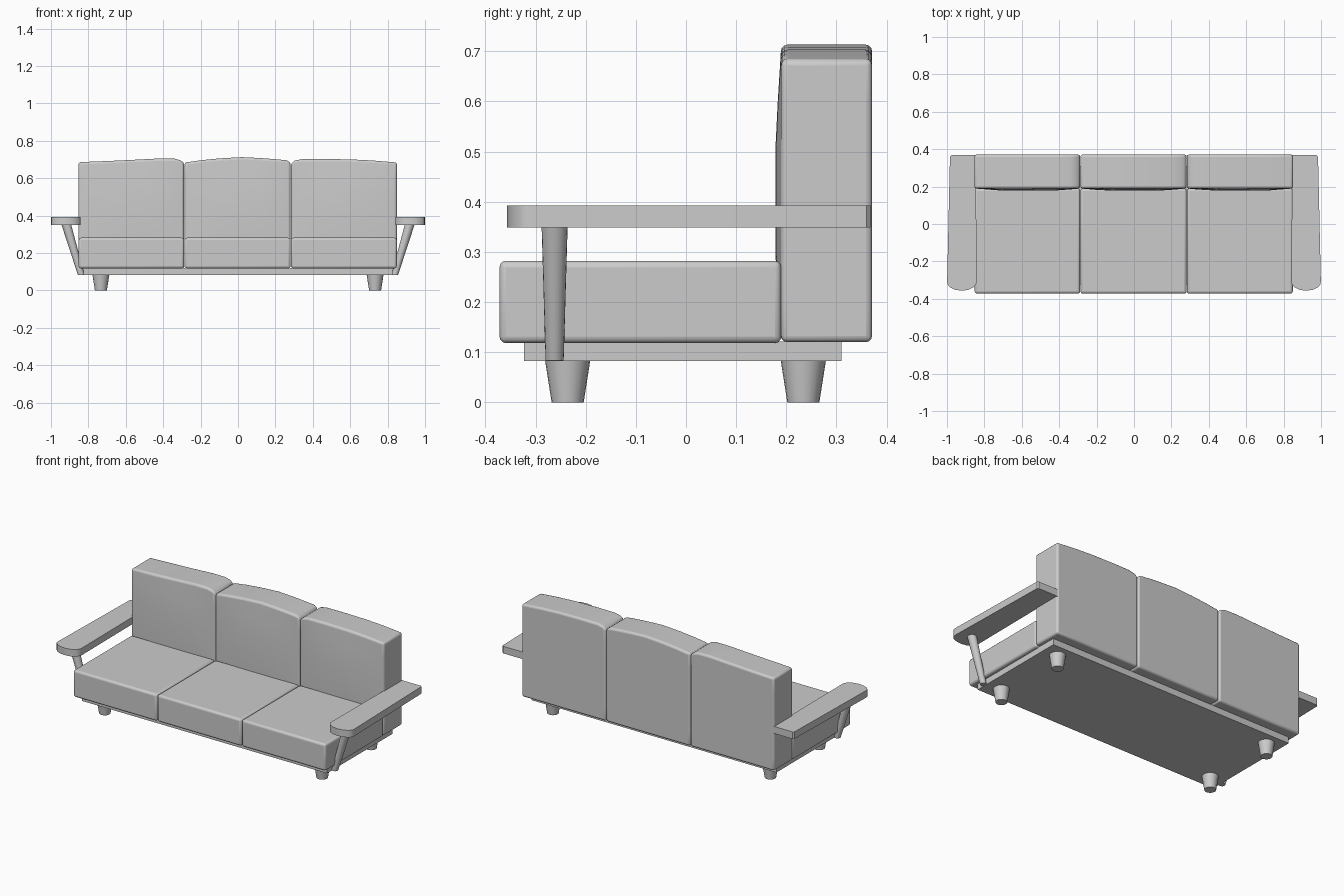
import bpy, bmesh
from mathutils import Vector

if "Cube" in bpy.data.objects:
    bpy.data.objects.remove(bpy.data.objects["Cube"])


def finish(bm, name, bevel=0.0, segments=3, smooth=35):
    bmesh.ops.recalc_face_normals(bm, faces=bm.faces)
    me = bpy.data.meshes.new(name)
    bm.to_mesh(me)
    bm.free()
    ob = bpy.data.objects.new(name, me)
    bpy.context.collection.objects.link(ob)
    bpy.ops.object.select_all(action='DESELECT')
    ob.select_set(True)
    bpy.context.view_layer.objects.active = ob
    if bevel:
        mod = ob.modifiers.new("soft_edges", 'BEVEL')
        mod.width = bevel
        mod.segments = segments
        mod.limit_method = 'ANGLE'
        mod.angle_limit = 0.9
    bpy.ops.object.shade_smooth_by_angle(angle=smooth * 3.14159 / 180)
    return ob


def box(x0, x1, y0, y1, z0, z1):
    bm = bmesh.new()
    bmesh.ops.create_cube(bm, size=1)
    for v in bm.verts:
        v.co = (x1 if v.co.x > 0 else x0, y1 if v.co.y > 0 else y0, z1 if v.co.z > 0 else z0)
    return bm


def cut(bm, point, normal):
    bmesh.ops.bisect_plane(bm, geom=bm.verts[:] + bm.edges[:] + bm.faces[:],
                           plane_co=point, plane_no=normal)


def back_cushion(name, top):
    # slab sliced into columns, its top edge shaped to (x, z) points, its front bulged
    x0, x1 = top[0][0], top[-1][0]
    bm = box(x0, x1, 0.19, 0.371, 0.12, 0.69)
    for x, _ in top[1:-1]:
        cut(bm, (x, 0, 0), (1, 0, 0))
    for z in (0.2, 0.3, 0.5, 0.6):
        cut(bm, (0, 0, z), (0, 0, 1))
    bulge = {0.2: 0.006, 0.3: 0.012, 0.5: 0.012, 0.6: 0.007}
    for v in bm.verts:
        x, z = v.co.x, round(v.co.z, 2)
        if z > 0.68:
            v.co.z = min(top, key=lambda p: abs(p[0] - x))[1]
        elif v.co.y < 0.2:
            t = (x - x0) / (x1 - x0)
            v.co.y -= bulge.get(z, 0) * min(1, 5 * t * (1 - t))
    finish(bm, name, 0.012)


def cone(bm, x, y, z0, z1, r0, r1, lean=0, sides=20):
    res = bmesh.ops.create_cone(bm, cap_ends=True, segments=sides,
                                radius1=r0, radius2=r1, depth=z1 - z0)
    for v in res['verts']:
        up = v.co.z > 0
        v.co += Vector((x + (lean if up else 0), y, (z0 + z1) / 2))


# seat and back cushions
splits = [-0.853, -0.287, 0.282, 0.85]
for i, side in enumerate(("left", "middle", "right")):
    finish(box(splits[i] + 0.001, splits[i + 1] - 0.001, -0.372, 0.19, 0.118, 0.282),
           side + "_seat_cushion", 0.013)

back_cushion("left_back_cushion", [(-0.853, 0.686), (-0.7, 0.692), (-0.55, 0.699), (-0.42, 0.706),
                                   (-0.34, 0.705), (-0.31, 0.697), (-0.288, 0.681)])
back_cushion("middle_back_cushion", [(-0.286, 0.684), (-0.2, 0.696), (-0.1, 0.706), (0.02, 0.713),
                                     (0.12, 0.708), (0.2, 0.702), (0.26, 0.696), (0.281, 0.682)])
back_cushion("right_back_cushion", [(0.283, 0.678), (0.305, 0.695), (0.34, 0.702), (0.45, 0.703),
                                    (0.6, 0.701), (0.72, 0.695), (0.85, 0.684)])

# base board
finish(box(-0.826, 0.826, -0.323, 0.31, 0.082, 0.121), "base_board")

# armrests, raking posts and feet
outline = [(0.846, 0.368), (0.975, 0.368), (0.984, 0.36), (0.999, -0.305), (0.997, -0.322),
           (0.985, -0.338), (0.955, -0.352), (0.92, -0.357), (0.885, -0.352), (0.855, -0.336),
           (0.843, -0.318), (0.841, -0.3)]
for s, side in ((-1, "left"), (1, "right")):
    bm = bmesh.new()
    face = bm.faces.new([bm.verts.new((s * x, y, 0.349)) for x, y in outline])
    ext = bmesh.ops.extrude_face_region(bm, geom=[face])
    for v in ext['geom']:
        if isinstance(v, bmesh.types.BMVert):
            v.co.z = 0.392
    finish(bm, side + "_armrest")

    bm = bmesh.new()
    cone(bm, s * 0.838, -0.262, 0.083, 0.352, 0.018, 0.026, lean=s * 0.08)
    finish(bm, side + "_arm_post")

    for y, end in ((-0.236, "front"), (0.234, "back")):
        bm = bmesh.new()
        cone(bm, s * 0.733, y, 0, 0.083, 0.032, 0.045)
        finish(bm, f"{end}_{side}_leg")
